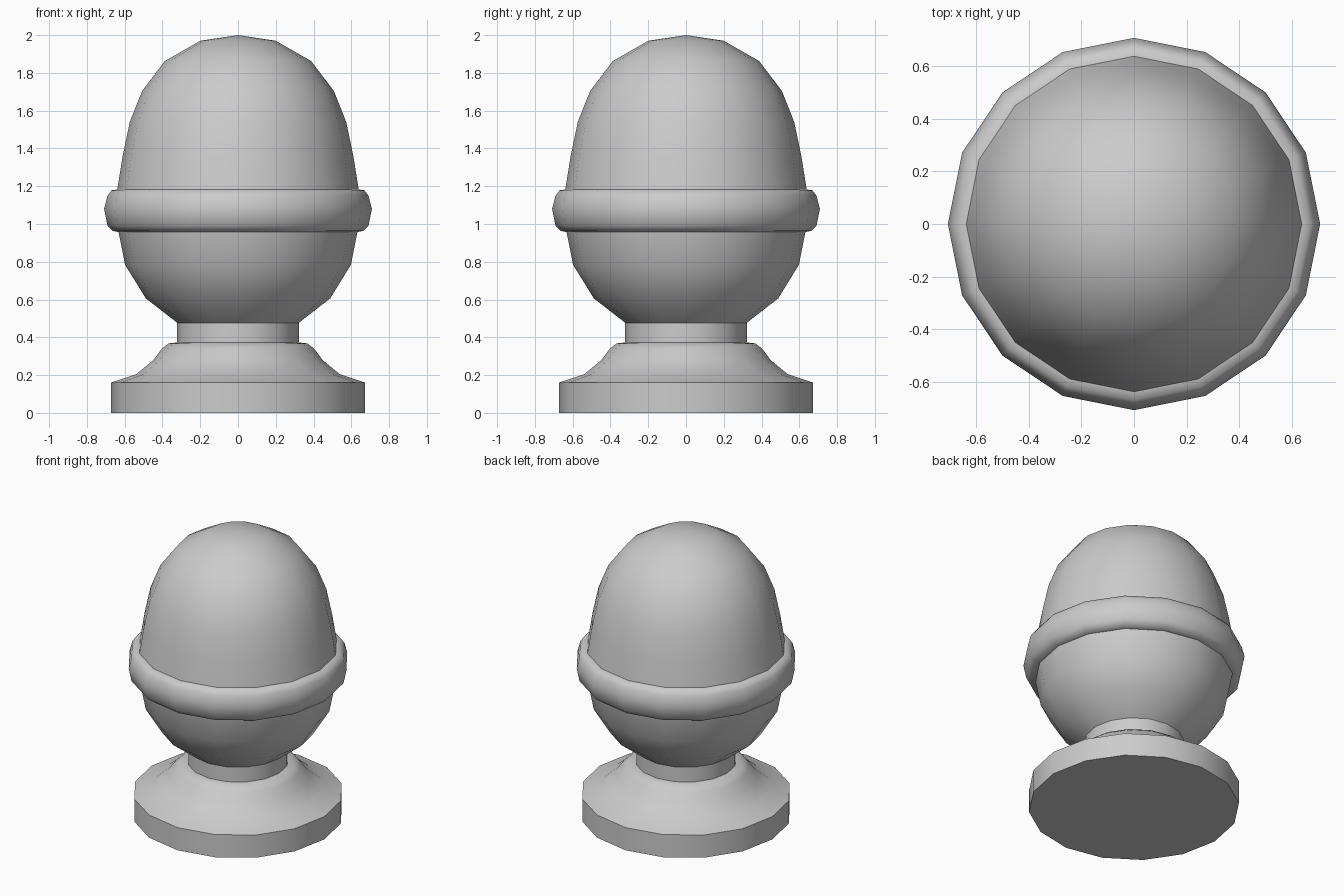
import bpy
from math import cos, sin, pi, radians

if "Cube" in bpy.data.objects:
    bpy.data.objects.remove(bpy.data.objects["Cube"])

SIDES = 16


def lathe(name, profile, angle=60):
    """Spin a bottom-to-top (radius, z) profile about z, facing outward."""
    verts, rings, faces = [], [], []
    for r, z in profile:
        n = SIDES if r > 0 else 1
        rings.append([len(verts) + j % n for j in range(SIDES)])
        verts += [(r * cos(2 * pi * j / SIDES), r * sin(2 * pi * j / SIDES), z) for j in range(n)]
    for a, b in zip(rings, rings[1:]):
        for j in range(SIDES):
            k = (j + 1) % SIDES
            quad = (a[j], a[k], b[k], b[j])
            faces.append(tuple(dict.fromkeys(quad)))
    if profile[0][1] == 0:                      # flat underside
        faces.append(tuple(reversed(rings[0])))
    mesh = bpy.data.meshes.new(name)
    mesh.from_pydata(verts, [], faces)
    obj = bpy.data.objects.new(name, mesh)
    bpy.context.collection.objects.link(obj)
    bpy.ops.object.select_all(action='DESELECT')
    obj.select_set(True)
    bpy.context.view_layer.objects.active = obj
    bpy.ops.object.shade_smooth_by_angle(angle=radians(angle))
    return obj


# Flat disc foot and the curved shoulder above it
lathe("foot_disc", [(0.673, 0), (0.673, 0.16)])
lathe("foot_shoulder", [(0.673, 0.16), (0.537, 0.206), (0.448, 0.28), (0.403, 0.34),
                        (0.367, 0.368), (0.322, 0.373)])

# Narrow neck
lathe("neck", [(0.322, 0.373), (0.322, 0.477)])

# Lower bowl
lathe("lower_bowl", [(0.322, 0.477), (0.488, 0.606), (0.598, 0.784), (0.632, 0.957)])

# Rounded band round the middle
lathe("middle_band", [(0.632, 0.957), (0.662, 0.963), (0.691, 0.992), (0.709, 1.08),
                      (0.691, 1.15), (0.67, 1.178), (0.639, 1.183)])

# Domed top
lathe("dome", [(0.639, 1.183), (0.611, 1.358), (0.573, 1.54), (0.508, 1.704),
               (0.387, 1.863), (0.2, 1.97), (0, 2.0)])
